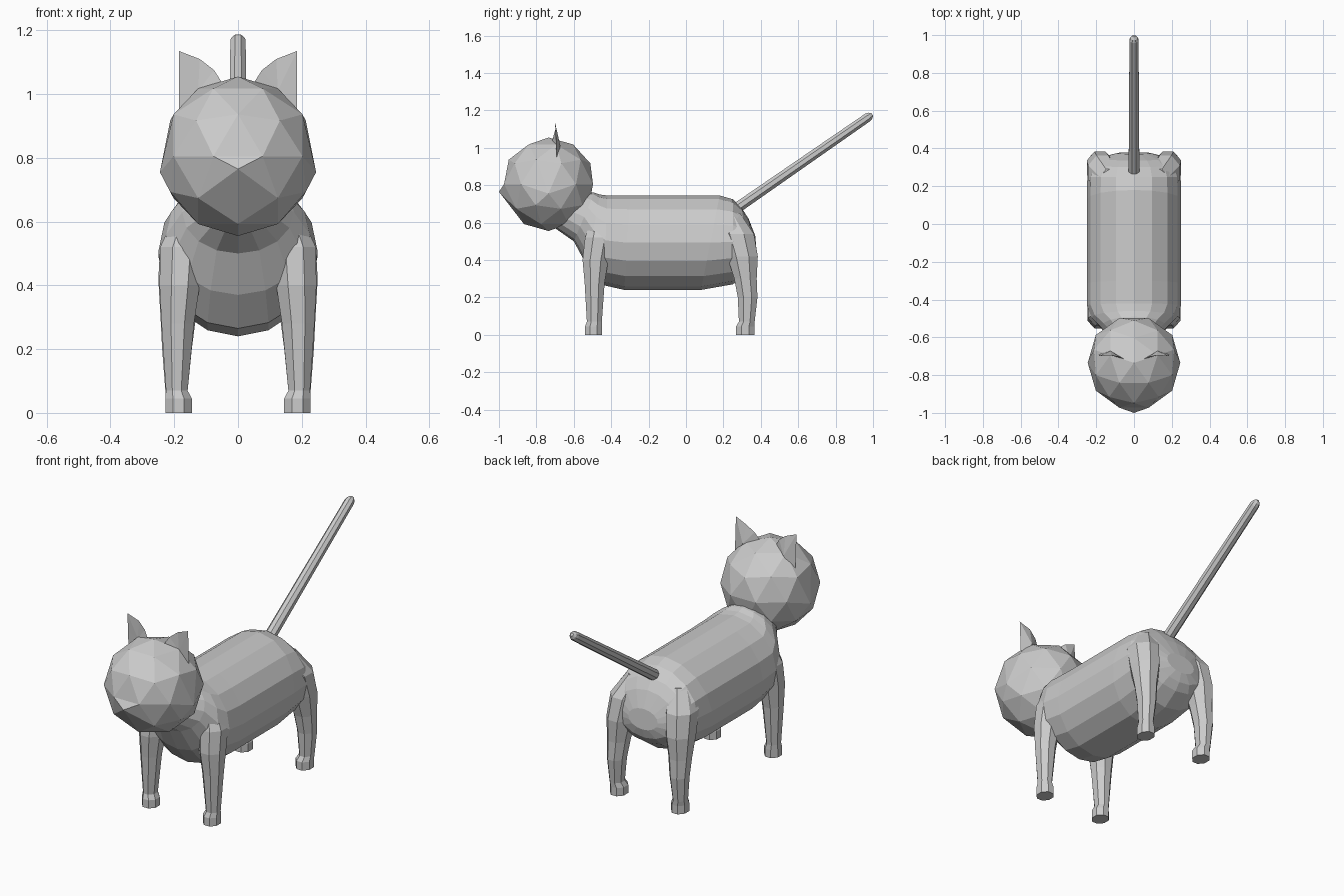
import bpy, bmesh, math
from mathutils import Vector

if "Cube" in bpy.data.objects:
    bpy.data.objects.remove(bpy.data.objects["Cube"])

grey = bpy.data.materials.new("soft grey")
grey.diffuse_color = (0.6, 0.6, 0.6, 1)
grey.use_nodes = True
grey.node_tree.nodes["Principled BSDF"].inputs["Base Color"].default_value = grey.diffuse_color


def finish(name, bm):
    bmesh.ops.recalc_face_normals(bm, faces=bm.faces)
    me = bpy.data.meshes.new(name)
    bm.to_mesh(me)
    bm.free()
    me.materials.append(grey)
    ob = bpy.data.objects.new(name, me)
    bpy.context.collection.objects.link(ob)
    return ob


def loft(name, rings):
    """Skin a list of equal-length point rings and cap both ends."""
    bm = bmesh.new()
    loops = [[bm.verts.new(p) for p in r] for r in rings]
    n = len(loops[0])
    for a, b in zip(loops, loops[1:]):
        for i in range(n):
            j = (i + 1) % n
            bm.faces.new((a[i], a[j], b[j], b[i]))
    bm.faces.new(loops[0])
    bm.faces.new(loops[-1])
    return finish(name, bm)


# Body: tilted 16-sided rings, (top y, top z, bottom y, bottom z, half width)
sections = [
    (-0.56, 0.77, -0.70, 0.57, 0.10),
    (-0.49, 0.76, -0.60, 0.50, 0.175),
    (-0.46, 0.75, -0.53, 0.37, 0.225),
    (-0.42, 0.745, -0.44, 0.265, 0.25),
    (-0.30, 0.745, -0.33, 0.24, 0.25),
    (0.18, 0.745, 0.08, 0.24, 0.25),
    (0.25, 0.725, 0.25, 0.27, 0.247),
    (0.30, 0.675, 0.335, 0.33, 0.225),
    (0.335, 0.62, 0.365, 0.37, 0.18),
    (0.37, 0.53, 0.38, 0.42, 0.09),
]
rings = []
for ty, tz, by, bz, w in sections:
    ring = []
    for i in range(16):
        a = math.tau * i / 16
        c = math.cos(a)
        ring.append((w * math.sin(a), (ty + by) / 2 + c * (ty - by) / 2,
                     (tz + bz) / 2 + c * (tz - bz) / 2))
    rings.append(ring)
loft("body", rings)

# Legs: octagonal rings, (z, x inner, x outer, y front, y back)
front = [
    (0.0, 0.145, 0.228, -0.54, -0.448),
    (0.045, 0.145, 0.228, -0.54, -0.448),
    (0.07, 0.158, 0.226, -0.53, -0.45),
    (0.28, 0.138, 0.24, -0.542, -0.435),
    (0.40, 0.12, 0.246, -0.553, -0.415),
    (0.52, 0.11, 0.244, -0.54, -0.39),
    (0.64, 0.10, 0.19, -0.50, -0.40),
]
rear = [
    (0.0, 0.145, 0.228, 0.268, 0.365),
    (0.045, 0.145, 0.228, 0.268, 0.365),
    (0.07, 0.158, 0.228, 0.283, 0.367),
    (0.20, 0.145, 0.238, 0.277, 0.382),
    (0.30, 0.132, 0.243, 0.258, 0.378),
    (0.42, 0.11, 0.25, 0.22, 0.384),
    (0.54, 0.09, 0.243, 0.18, 0.363),
    (0.65, 0.07, 0.18, 0.15, 0.29),
]
for label, table in (("front", front), ("rear", rear)):
    for side, s in (("left", 1), ("right", -1)):
        rings = []
        for z, x0, x1, y0, y1 in table:
            k = 1 / math.cos(math.pi / 8)
            rings.append([(s * ((x0 + x1) / 2 + k * (x1 - x0) / 2 * math.cos(a)),
                           (y0 + y1) / 2 + k * (y1 - y0) / 2 * math.sin(a), z)
                          for a in [math.tau * (i + 0.5) / 8 for i in range(8)]])
        loft(f"{side}_{label}_leg", rings)

# Head: faceted ball with pulled-out cheeks and nose
bm = bmesh.new()
bmesh.ops.create_icosphere(bm, subdivisions=2, radius=0.25)
for v in bm.verts:
    x, y, z = v.co
    v.co = Vector((y, x, z))                      # mirror symmetry across x
    if abs(v.co.x) > 0.245:                       # cheeks
        v.co.z -= 0.05
        v.co.x *= 0.98
    v.co += Vector((0, -0.735, 0.805))
nose = min(bm.verts, key=lambda v: v.co.y + abs(v.co.x) + 0.5 * v.co.z)
nose.co = (0, -1.0, 0.765)
finish("head", bm)

# Ears: thin curved triangles
for side, s in (("left", 1), ("right", -1)):
    bm = bmesh.new()
    edge = [(0.04, -0.72, 1.02), (0.075, -0.705, 1.075), (0.12, -0.695, 1.11),
            (0.185, -0.70, 1.135), (0.185, -0.695, 1.03), (0.185, -0.69, 0.92)]
    rim = [bm.verts.new((s * x, y, z)) for x, y, z in edge]
    for y in (-0.695, -0.672):
        mid = bm.verts.new((s * 0.125, y, 1.01))
        for i in range(6):
            bm.faces.new((rim[i], rim[(i + 1) % 6], mid))
    finish(f"{side}_ear", bm)

# Tail: straight tapered rod with a rounded tip
base, tip = Vector((0, 0.26, 0.67)), Vector((0, 0.99, 1.175))
axis = (tip - base).normalized()
up = axis.cross(Vector((1, 0, 0)))
rings = []
for t, r in ((0, 0.031), (0.975, 0.026), (0.993, 0.021), (1.008, 0.009)):
    c = base.lerp(tip, t)
    rings.append([c + Vector((r * math.cos(a), 0, 0)) + up * (r * math.sin(a))
                  for a in [math.tau * (i + 0.5) / 8 for i in range(8)]])
loft("tail", rings)
